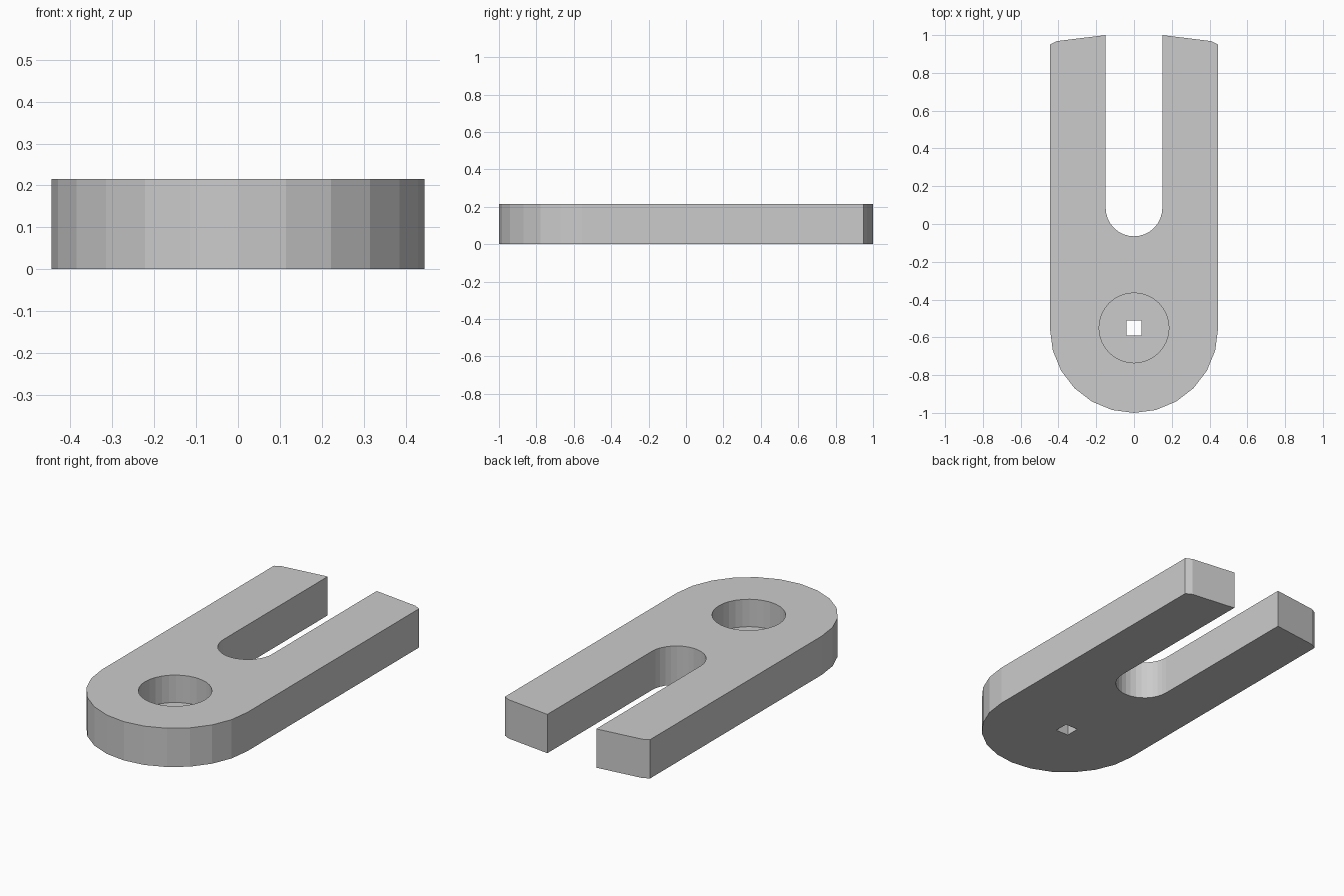
import bpy, bmesh
from math import sin, cos, pi

if "Cube" in bpy.data.objects:
    bpy.data.objects.remove(bpy.data.objects["Cube"], do_unlink=True)

HEIGHT = 0.215
HALF_W = 0.445
SLOT_R = 0.15
SLOT_Y = 0.085
HOLE_Y = -0.55
POCKET_FLOOR = 0.063

grey = bpy.data.materials.new("plain grey")
grey.use_nodes = True
grey.diffuse_color = (0.6, 0.6, 0.6, 1)
grey.node_tree.nodes["Principled BSDF"].inputs["Base Color"].default_value = (0.6, 0.6, 0.6, 1)


def arc(cy, r, steps, start=pi, end=2 * pi):
    """Points on an arc centred on x = 0."""
    angles = [start + (end - start) * i / steps for i in range(steps + 1)]
    return [(r * cos(a), cy + r * sin(a)) for a in angles]


def prism(name, outline, z0, z1):
    """Extrude a flat outline from z0 to z1."""
    bm = bmesh.new()
    face = bm.faces.new([bm.verts.new((x, y, z0)) for x, y in outline])
    top = bmesh.ops.extrude_face_region(bm, geom=[face])["geom"]
    verts = [v for v in top if isinstance(v, bmesh.types.BMVert)]
    bmesh.ops.translate(bm, vec=(0, 0, z1 - z0), verts=verts)
    bmesh.ops.recalc_face_normals(bm, faces=bm.faces)
    mesh = bpy.data.meshes.new(name)
    bm.to_mesh(mesh)
    bm.free()
    mesh.materials.append(grey)
    obj = bpy.data.objects.new(name, mesh)
    bpy.context.collection.objects.link(obj)
    return obj


def cut(obj, cutter):
    """Subtract the cutter for good, then drop it."""
    cutter.hide_render = True
    mod = obj.modifiers.new("cut", "BOOLEAN")
    mod.operation = "DIFFERENCE"
    mod.solver = "EXACT"
    mod.object = cutter
    bpy.context.view_layer.objects.active = obj
    bpy.ops.object.modifier_apply(modifier=mod.name)
    bpy.data.objects.remove(cutter, do_unlink=True)


# Forked plate: round front, chamfered prong tips, round-bottomed slot
tip = [(HALF_W, 0.95), (0.41, 0.968), (SLOT_R, 1.0)]
mirrored_tip = [(-x, y) for x, y in reversed(tip)]
front = arc(-1 + HALF_W, HALF_W, 12)
slot = arc(SLOT_Y, SLOT_R, 16)[::-1]
plate = prism("forked_plate", front + tip + slot + mirrored_tip, 0, HEIGHT)

# Round pocket sunk from the top
pocket = arc(HOLE_Y, 0.185, 32, 0, 2 * pi)[:-1]
cut(plate, prism("pocket_cutter", pocket, POCKET_FLOOR, HEIGHT + 0.1))

# Small square hole through the pocket floor
s = 0.039
square = [(sx * s, HOLE_Y + sy * s) for sx, sy in ((-1, -1), (1, -1), (1, 1), (-1, 1))]
cut(plate, prism("square_cutter", square, -0.1, HEIGHT + 0.1))
